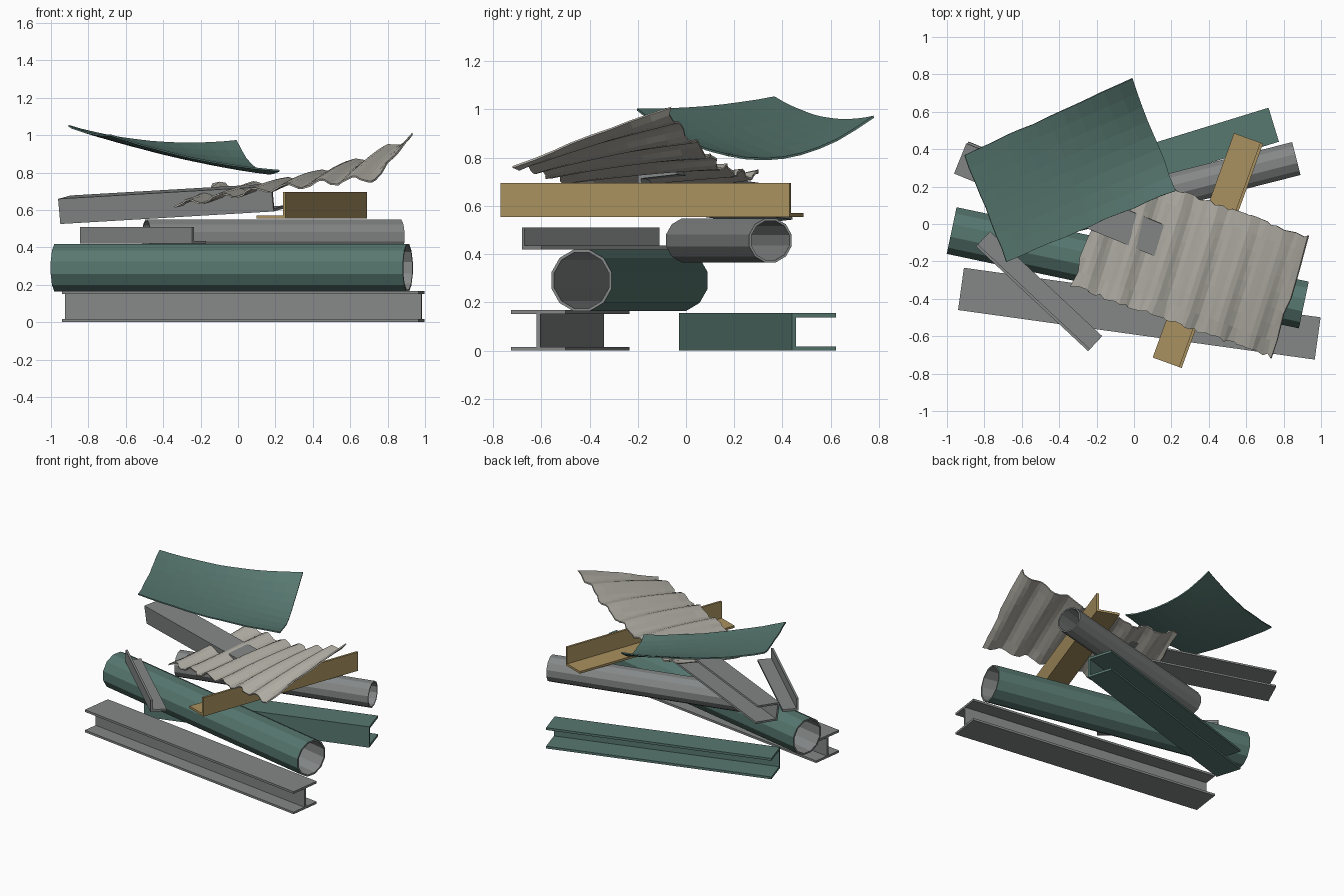
import bpy, bmesh, math, random
from mathutils import Vector, Matrix

if "Cube" in bpy.data.objects:
    bpy.data.objects.remove(bpy.data.objects["Cube"])

random.seed(4)


def mat(name, rgb):
    m = bpy.data.materials.new(name)
    m.diffuse_color = (*rgb, 1)
    m.use_nodes = True
    m.node_tree.nodes["Principled BSDF"].inputs["Base Color"].default_value = m.diffuse_color
    return m


STEEL = mat("bare steel grey", (0.235, 0.245, 0.245))
GREEN = mat("faded green paint", (0.095, 0.185, 0.160))
TAN = mat("ochre paint", (0.40, 0.285, 0.115))
PALE = mat("pale sheet metal", (0.44, 0.425, 0.375))


def make(name, bm, *mats):
    bmesh.ops.recalc_face_normals(bm, faces=bm.faces)
    me = bpy.data.meshes.new(name)
    bm.to_mesh(me)
    bm.free()
    ob = bpy.data.objects.new(name, me)
    for m in mats:
        me.materials.append(m)
    bpy.context.collection.objects.link(ob)
    return ob


def frame(p0, p1, roll=0):
    """Local x runs p0 -> p1, y is level to the left, then rolled."""
    p0, p1 = Vector(p0), Vector(p1)
    x = (p1 - p0).normalized()
    y = Vector((0, 0, 1)).cross(x).normalized()
    z = x.cross(y)
    m = Matrix((x, y, z)).transposed().to_4x4()
    return Matrix.Translation(p0) @ m @ Matrix.Rotation(math.radians(roll), 4, 'X'), (p1 - p0).length


def beam(name, profile, p0, p1, material, roll=0):
    m, length = frame(p0, p1, roll)
    bm = bmesh.new()
    face = bm.faces.new([bm.verts.new((0, y, z)) for y, z in profile])
    ext = bmesh.ops.extrude_face_region(bm, geom=[face])
    moved = [g for g in ext["geom"] if isinstance(g, bmesh.types.BMVert)]
    bmesh.ops.translate(bm, verts=moved, vec=(length, 0, 0))
    bm.transform(m)
    return make(name, bm, material)


def i_profile(w, h, t):
    a, b = w / 2, t / 2
    right = [(a, 0), (a, t), (b, t), (b, h - t), (a, h - t), (a, h)]
    return right + [(-y, z) for y, z in reversed(right)]


def c_profile(w, h, t):
    return [(0, 0), (w, 0), (w, t), (t, t), (t, h - t), (w, h - t), (w, h), (0, h)]


def l_profile(w, h, t):
    return [(0, 0), (w, 0), (w, t), (t, t), (t, h), (0, h)]


def pipe(name, p0, p1, r, wall, outer, inner, n=12):
    m, length = frame(p0, p1)
    bm = bmesh.new()
    rings = []
    for x, rad in ((0, r), (length, r), (length, r - wall), (0, r - wall)):
        rings.append([bm.verts.new((x, rad * math.cos((i + .5) * math.tau / n),
                                    rad * math.sin((i + .5) * math.tau / n))) for i in range(n)])
    for k in range(4):
        a, b = rings[k], rings[(k + 1) % 4]
        for i in range(n):
            j = (i + 1) % n
            f = bm.faces.new((a[i], a[j], b[j], b[i]))
            f.material_index = 0 if k == 0 else 1
    bm.transform(m)
    return make(name, bm, outer, inner)


def quad(a, b, c, t):
    """Curve through a, b, c at t = -1, 0, 1."""
    return a * t * (t - 1) / 2 + b * (1 - t * t) + c * t * (t + 1) / 2


def sheet(name, corners, heights, nu, nv, material, wave=0, count=0, ragged=0):
    """Bent plate: corners are (-u-v, +u-v, +u+v, -u+v), heights a 3x3 grid."""
    c = [Vector(p) for p in corners]
    bm = bmesh.new()
    grid = []
    for j in range(nv + 1):
        v = 2 * j / nv - 1
        row = []
        for i in range(nu + 1):
            u = 2 * i / nu - 1
            s, t = (u + 1) / 2, (v + 1) / 2
            p = (c[0] * (1 - s) + c[1] * s) * (1 - t) + (c[3] * (1 - s) + c[2] * s) * t
            z = quad(*[quad(*h, u) for h in heights], v)
            z += wave * math.sin(s * count * math.tau + 0.5 * v)
            if i in (0, nu) or j in (0, nv):
                p = p + Vector((random.uniform(-1, 1), random.uniform(-1, 1))) * ragged
            row.append(bm.verts.new((p.x, p.y, z)))
        grid.append(row)
    for j in range(nv):
        for i in range(nu):
            bm.faces.new((grid[j][i], grid[j][i + 1], grid[j + 1][i + 1], grid[j + 1][i]))
    ob = make(name, bm, material)
    sol = ob.modifiers.new("thickness", 'SOLIDIFY')
    sol.thickness = 0.009
    sol.offset = 0
    return ob


# Bottom layer: I-beam and painted channel on the ground
beam("i_beam", i_profile(0.228, 0.168, 0.016), (-0.925, -0.347, 0), (0.982, -0.612, 0), STEEL)
beam("green_channel", c_profile(0.19, 0.155, 0.017), (-0.755, -0.03, 0), (0.775, 0.44, 0), GREEN)

# Pipes: painted one is bare inside
pipe("large_pipe", (-0.975, -0.035, 0.291), (0.908, -0.433, 0.291), 0.132, 0.012, GREEN, STEEL)
pipe("small_pipe", (-0.49, 0.005, 0.457), (0.868, 0.35, 0.457), 0.094, 0.01, STEEL, STEEL)

# Angle irons and the leaning channel
beam("short_angle_iron", l_profile(0.11, 0.09, 0.015), (-0.845, -0.12, 0.42), (-0.245, -0.68, 0.42), STEEL)
beam("ochre_angle_iron", l_profile(0.165, 0.14, 0.016), (0.255, -0.77, 0.555), (0.69, 0.43, 0.555), TAN)
beam("leaning_channel", c_profile(0.175, 0.135, 0.014), (-0.95, 0.28, 0.525), (0.19, -0.19, 0.592), STEEL, roll=6)

# Bent plates on top
sheet("green_plate", [(-0.68, -0.2), (0.22, 0.18), (-0.01, 0.775), (-0.91, 0.37)],
      [(1.0, 0.875, 0.81), (1.01, 0.89, 0.815), (1.05, 0.965, 0.97)],
      12, 8, GREEN, ragged=0.004)
sheet("corrugated_sheet", [(-0.33, -0.33), (0.73, -0.71), (0.935, -0.07), (-0.125, 0.31)],
      [(0.625, 0.715, 0.77), (0.665, 0.76, 0.89), (0.73, 0.785, 1.0)],
      42, 8, PALE, wave=0.018, count=6, ragged=0.01)
